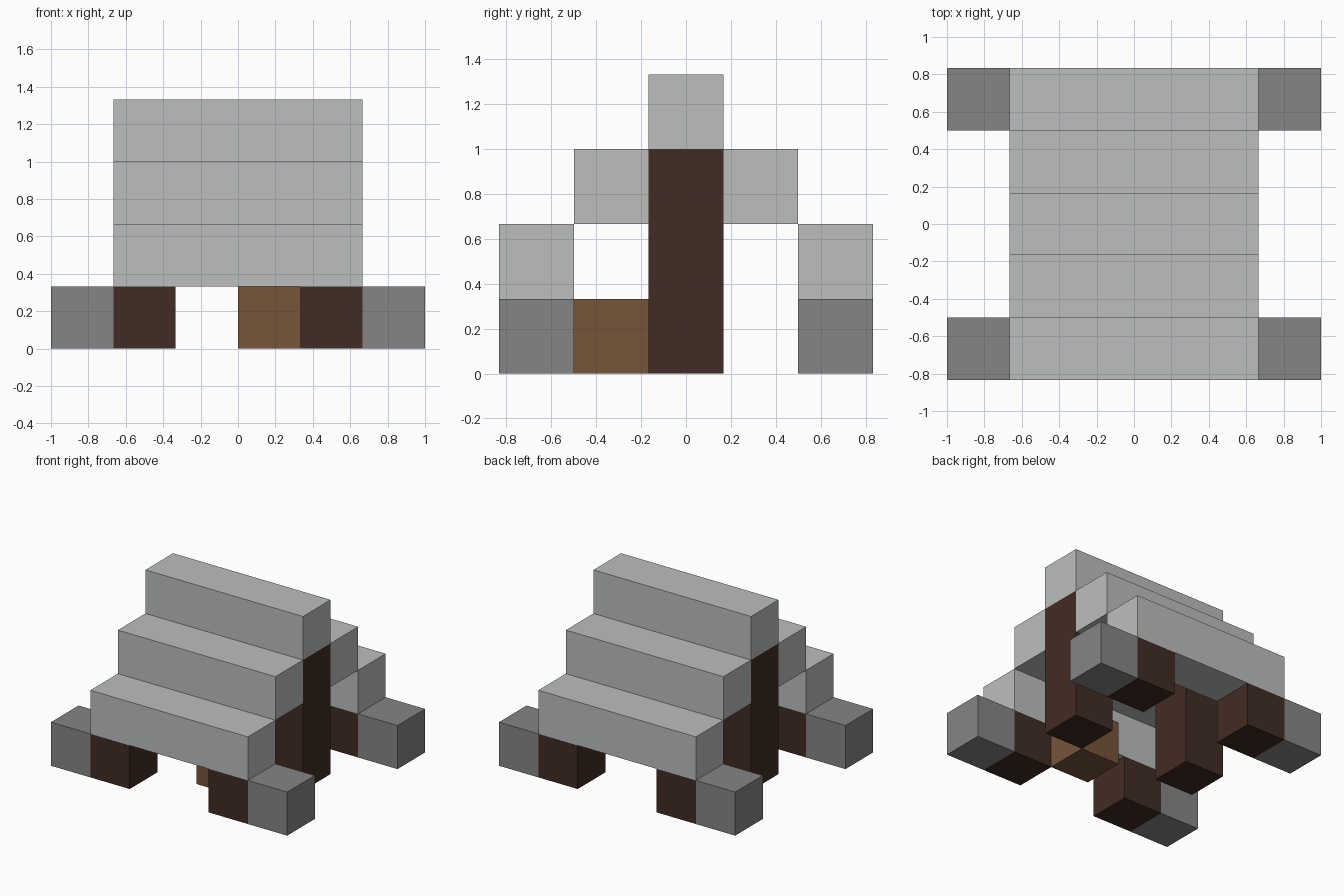
import bpy
import bmesh
from mathutils import Matrix, Vector

cube = bpy.data.objects.get("Cube")
if cube:
    bpy.data.objects.remove(cube, do_unlink=True)

U = 1 / 3  # edge of one block


def material(name, rgb):
    m = bpy.data.materials.new(name)
    m.use_nodes = True
    m.diffuse_color = (*rgb, 1)
    bsdf = next(n for n in m.node_tree.nodes if n.type == "BSDF_PRINCIPLED")
    bsdf.inputs["Base Color"].default_value = (*rgb, 1)
    return m


pale_grey = material("pale grey", (0.50, 0.52, 0.515))
stone_grey = material("stone grey", (0.235, 0.235, 0.235))
dark_wood = material("dark wood", (0.053, 0.025, 0.017))
warm_wood = material("warm wood", (0.18, 0.091, 0.042))


def block(name, centre, size, mat):
    """Box with centre and size given in block units."""
    bm = bmesh.new()
    bmesh.ops.create_cube(bm, size=U, matrix=Matrix.Diagonal((*size, 1)))
    mesh = bpy.data.meshes.new(name)
    bm.to_mesh(mesh)
    bm.free()
    mesh.materials.append(mat)
    obj = bpy.data.objects.new(name, mesh)
    obj.location = Vector(centre) * U
    bpy.context.collection.objects.link(obj)


# Stepped roof: ridge plus two lower steps on each side
block("roof_ridge", (0, 0, 3.5), (4, 1, 1), pale_grey)
for y_name, sy in (("front", -1), ("back", 1)):
    block(f"{y_name}_upper_roof_step", (0, sy, 2.5), (4, 1, 1), pale_grey)
    block(f"{y_name}_lower_roof_step", (0, 2 * sy, 1.5), (4, 1, 1), pale_grey)

# Gable posts under the ridge, and wooden corner posts with stone end blocks
for x_name, sx in (("right", -1), ("left", 1)):
    block(f"{x_name}_gable_post", (1.5 * sx, 0, 1.5), (1, 1, 3), dark_wood)
    for y_name, sy in (("front", -1), ("back", 1)):
        tag = f"{y_name}_{x_name}"
        block(f"{tag}_corner_post", (1.5 * sx, 2 * sy, 0.5), (1, 1, 1), dark_wood)
        block(f"{tag}_stone_block", (2.5 * sx, 2 * sy, 0.5), (1, 1, 1), stone_grey)

# Single wooden crate inside
block("inner_crate", (0.5, -1, 0.5), (1, 1, 1), warm_wood)
